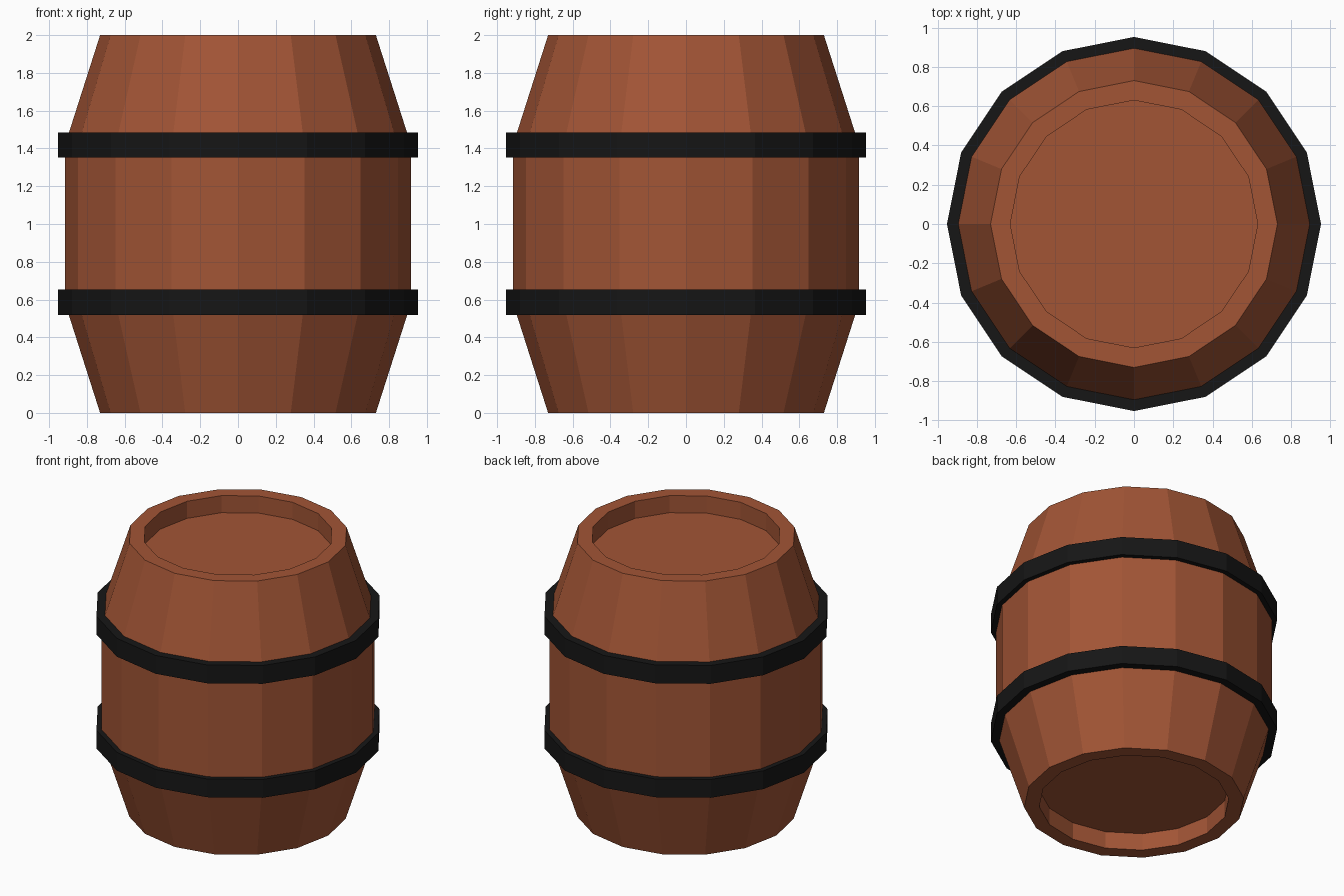
import bpy, bmesh
from math import cos, sin, tau

if "Cube" in bpy.data.objects:
    bpy.data.objects.remove(bpy.data.objects["Cube"])

SIDES = 16


def material(name, rgb):
    mat = bpy.data.materials.new(name)
    mat.diffuse_color = (*rgb, 1)
    mat.use_nodes = True
    mat.node_tree.nodes["Principled BSDF"].inputs["Base Color"].default_value = mat.diffuse_color
    return mat


def lathe(name, profile, mat, closed=False):
    """Revolve an (r, z) profile; open profiles get flat end caps."""
    bm = bmesh.new()
    rings = [[bm.verts.new((r * cos(tau * i / SIDES), r * sin(tau * i / SIDES), z))
              for i in range(SIDES)] for r, z in profile]
    pairs = list(zip(rings, rings[1:]))
    if closed:
        pairs.append((rings[-1], rings[0]))
    else:
        bm.faces.new(rings[0][::-1])
        bm.faces.new(rings[-1])
    for a, b in pairs:
        for i in range(SIDES):
            j = (i + 1) % SIDES
            bm.faces.new((a[i], a[j], b[j], b[i]))
    bmesh.ops.recalc_face_normals(bm, faces=bm.faces)
    mesh = bpy.data.meshes.new(name)
    bm.to_mesh(mesh)
    bm.free()
    mesh.materials.append(mat)
    obj = bpy.data.objects.new(name, mesh)
    bpy.context.collection.objects.link(obj)
    return obj


wood = material("wood", (0.36, 0.09, 0.036))
iron = material("iron", (0.008, 0.008, 0.008))

# Barrel body: bulging staves with a recessed lid at each end
lower = [(0.63, 0.125), (0.63, 0), (0.73, 0), (0.917, 0.585)]
upper = [(r, 2 - z) for r, z in reversed(lower)]
lathe("barrel_body", lower + upper, wood)

# Iron hoops
for name, z in (("lower_hoop", 0.585), ("upper_hoop", 1.418)):
    lathe(name, [(0.88, z - 0.067), (0.952, z - 0.067),
                 (0.952, z + 0.067), (0.88, z + 0.067)], iron, closed=True)
